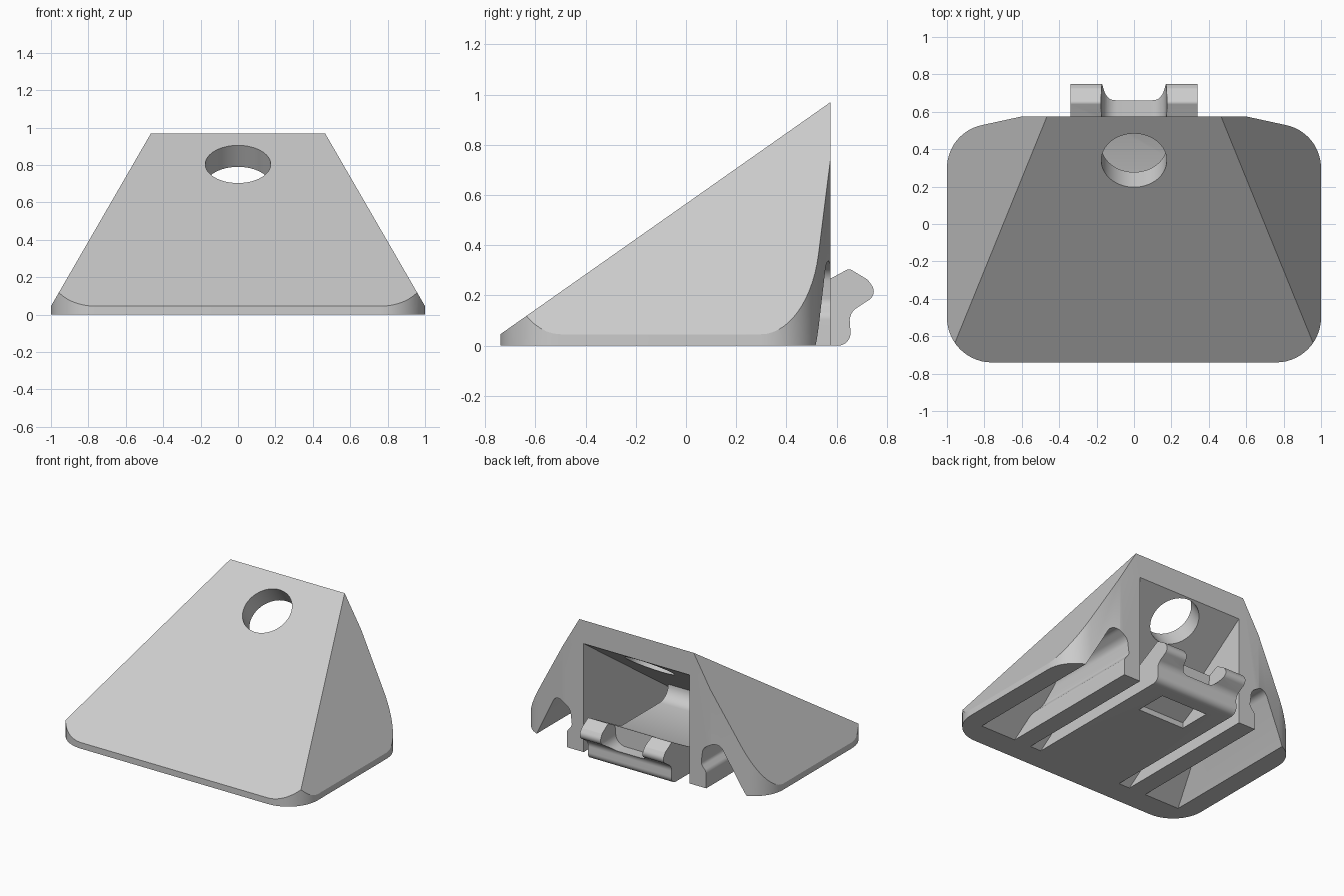
import bpy, bmesh, math
from mathutils import Vector, Matrix

if "Cube" in bpy.data.objects:
    bpy.data.objects.remove(bpy.data.objects["Cube"])

grey = bpy.data.materials.new("plain grey")
grey.use_nodes = True
grey.diffuse_color = (0.6, 0.6, 0.6, 1)
grey.node_tree.nodes["Principled BSDF"].inputs["Base Color"].default_value = (0.6, 0.6, 0.6, 1)

SLOPE = 0.703          # rise of the front slope
FRONT, LIP, BACK = -0.74, 0.045, 0.575
INNER = -0.56          # where the underside of the sloped wall meets the ground


def rounded(corners, steps=8):
    """Outline from (a, b, radius) corners, with filleted bends."""
    out = []
    for i, (a, b, r) in enumerate(corners):
        p = Vector((a, b))
        if r == 0:
            out.append(p)
            continue
        u = (Vector(corners[i - 1][:2]) - p).normalized()
        v = (Vector(corners[(i + 1) % len(corners)][:2]) - p).normalized()
        turn = math.pi - u.angle(v)
        t, k = r * math.tan(turn / 2), 4 / 3 * math.tan(turn / 4) * r
        q = [p + u * t, p + u * (t - k), p + v * (t - k), p + v * t]
        for s in range(steps + 1):
            f = s / steps
            g = 1 - f
            out.append(q[0] * g**3 + q[1] * 3 * g * g * f + q[2] * 3 * g * f * f + q[3] * f**3)
    return out


def prism(name, outline, axis, lo, hi, planes=()):
    """Extrude an outline along an axis, then trim it by planes."""
    place = {"x": lambda p, d: (d, p[0], p[1]),
             "y": lambda p, d: (p[0], d, p[1]),
             "z": lambda p, d: (p[0], p[1], d)}[axis]
    bm = bmesh.new()
    face = bm.faces.new([bm.verts.new(place(p, lo)) for p in outline])
    new = bmesh.ops.extrude_face_region(bm, geom=[face])["geom"]
    shift = Vector(place((0, 0), hi - lo))
    bmesh.ops.translate(bm, vec=shift, verts=[g for g in new if isinstance(g, bmesh.types.BMVert)])
    for co, no in planes:
        bmesh.ops.bisect_plane(bm, geom=bm.verts[:] + bm.edges[:] + bm.faces[:],
                               plane_co=co, plane_no=no, clear_outer=True)
        bmesh.ops.holes_fill(bm, edges=[e for e in bm.edges if e.is_boundary], sides=0)
    return finish(name, bm)


def finish(name, bm):
    bmesh.ops.recalc_face_normals(bm, faces=bm.faces)
    mesh = bpy.data.meshes.new(name)
    bm.to_mesh(mesh)
    bm.free()
    mesh.materials.append(grey)
    ob = bpy.data.objects.new(name, mesh)
    bpy.context.collection.objects.link(ob)
    return ob


def combine(target, other, operation):
    mod = target.modifiers.new("join", "BOOLEAN")
    mod.operation, mod.object, mod.solver = operation, other, "EXACT"
    bpy.context.view_layer.objects.active = target
    bpy.ops.object.modifier_apply(modifier=mod.name)
    bpy.data.objects.remove(other)


# Wedge body: rounded footprint trimmed by the front slope and both flanks
half = [(0.6, BACK, 0), (1, 0.488, 0.235), (1, FRONT, 0.24)]
footprint = half + [(-x, y, r) for x, y, r in reversed(half)]
trims = [((0, FRONT, LIP), (0, -SLOPE, 1))]
trims += [((s, 0, LIP), (s * 0.925, 0, 0.535)) for s in (1, -1)]
body = prism("wedge_body", rounded(footprint, 14), "z", 0, 1.2, trims)

# Central cavity under the sloped wall
under = [((0, INNER, 0), (0, -SLOPE, 1))]
box = [(-0.43, -0.2), (0.43, -0.2), (0.43, 1.2), (-0.43, 1.2)]
combine(body, prism("cavity", box, "y", -1, 1, under), "DIFFERENCE")

# Side cavities with a bulb-shaped cross-section
channel = [(0.567, -0.2, 0), (0.567, 0.12, 0.05), (0.525, 0.17, 0.04), (0.54, 0.29, 0.07),
           (0.66, 0.36, 0.06), (0.853, 0, 0), (0.853, -0.2, 0)]
for side in (1, -1):
    outline = [(side * p.x, p.y) for p in rounded(channel)]
    combine(body, prism("side_cavity", outline, "y", -1, 1, under), "DIFFERENCE")

# Round hole square to the slope
bm = bmesh.new()
tilt = Matrix.Translation((0, 0.34, 0.804)) @ Matrix.Rotation(math.atan(SLOPE), 4, "X")
bmesh.ops.create_cone(bm, cap_ends=True, segments=64, radius1=0.175, radius2=0.175,
                      depth=0.5, matrix=tilt)
combine(body, finish("hole", bm), "DIFFERENCE")

# Spring tongue with a ramp and a hooked end
profile = [(-0.6, 0, 0), (0.66, 0, 0.05), (0.65, 0.13, 0.06), (0.765, 0.205, 0.04),
           (0.725, 0.262, 0.02), (0.65, 0.307, 0.02), (0.27, 0.1, 0), (-0.28, 0.1, 0.1),
           (-0.28, 0.26, 0), (-0.6, 0.03, 0)]
tongue = prism("tongue", rounded(profile), "x", -0.34, 0.34)

# Saddle notch between the two hooks, and the recess below the ramp
notch = [(-0.19, 0.5, 0), (-0.165, 0.13, 0.08), (0.165, 0.13, 0.08), (0.19, 0.5, 0)]
combine(tongue, prism("notch", rounded(notch), "y", 0.575, 1), "DIFFERENCE")
recess = [(0.28, -0.1), (0.52, -0.1), (0.52, 0.17), (0.28, 0.04)]
combine(tongue, prism("recess", recess, "x", -0.19, 0.19), "DIFFERENCE")
combine(body, tongue, "UNION")

bpy.ops.object.select_all(action="DESELECT")
body.select_set(True)
bpy.context.view_layer.objects.active = body
bpy.ops.object.shade_smooth_by_angle(angle=math.radians(30))
